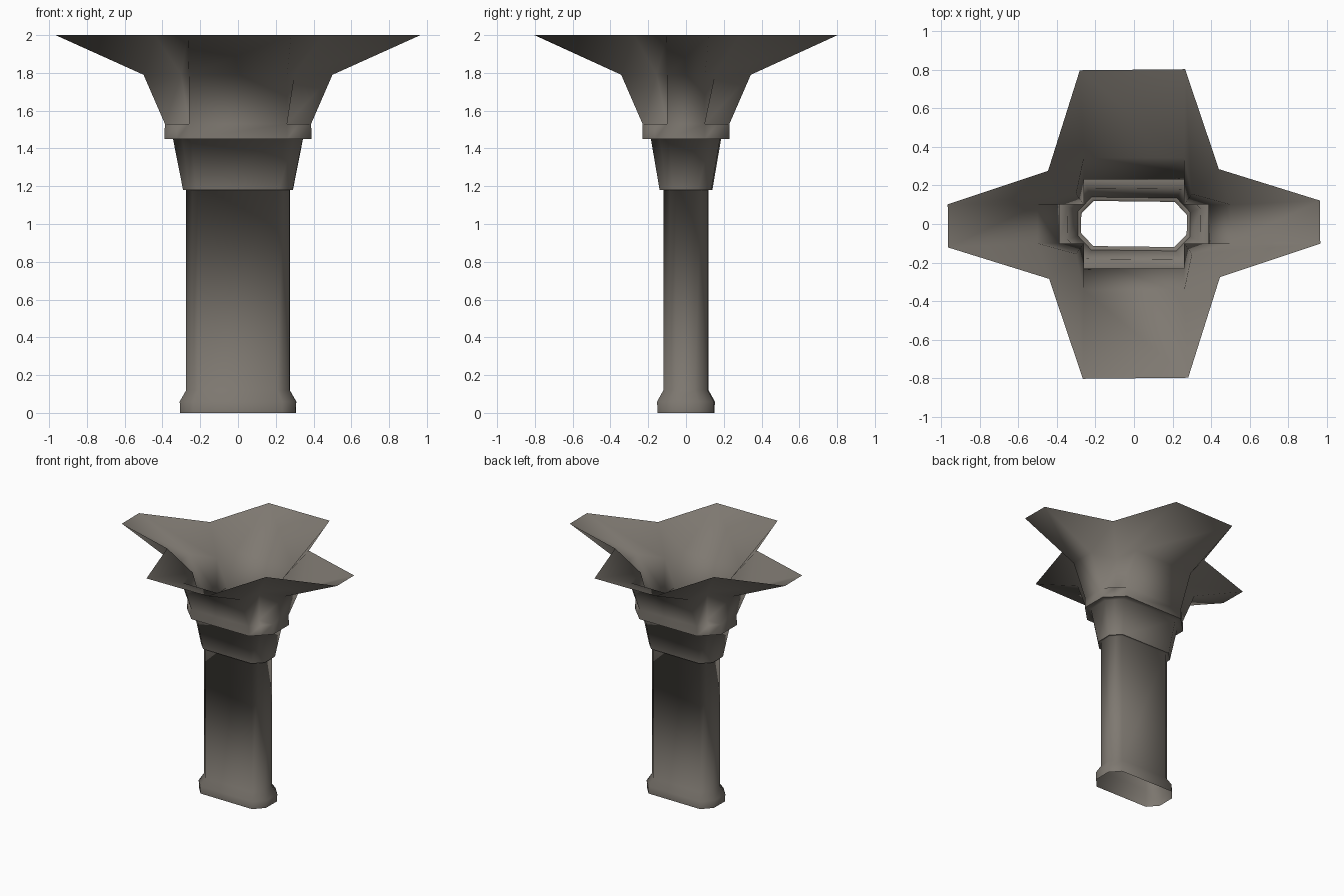
import bpy, bmesh, math

if "Cube" in bpy.data.objects:
    bpy.data.objects.remove(bpy.data.objects["Cube"])

stone = bpy.data.materials.new("warm_grey_stone")
stone.diffuse_color = (0.21, 0.19, 0.165, 1)
stone.use_nodes = True
stone.node_tree.nodes["Principled BSDF"].inputs["Base Color"].default_value = stone.diffuse_color


def ring(z, ax, aw, ay, bw, valley=None, twist=0.0):
    """12 points: x arm reaches ax (half width aw), y arm reaches ay (half width bw).
    Without a valley the corner is a plain chamfer."""
    vx, vy = valley or ((ax + bw) / 2, (aw + ay) / 2)
    q = [(ax, aw), (vx, vy), (bw, ay)]
    pts = q + [(-x, y) for x, y in reversed(q)]
    pts += [(-x, -y) for x, y in pts]
    c, s = math.cos(twist), math.sin(twist)
    return [(x * c - y * s, x * s + y * c, z) for x, y in pts]


def loft(name, rings):
    """Skin open rings, splitting each quad along the same diagonal."""
    bm = bmesh.new()
    loops = [[bm.verts.new(p) for p in r] for r in rings]
    for lo, hi in zip(loops, loops[1:]):
        for i in range(12):
            j = (i + 1) % 12
            bm.faces.new((lo[i], lo[j], hi[j]))
            bm.faces.new((lo[i], hi[j], hi[i]))
    bmesh.ops.remove_doubles(bm, verts=bm.verts, dist=1e-4)
    for f in bm.faces:
        f.smooth = True
    me = bpy.data.meshes.new(name)
    bm.to_mesh(me)
    bm.free()
    me.materials.append(stone)
    ob = bpy.data.objects.new(name, me)
    bpy.context.collection.objects.link(ob)


T = -0.012
# shaft with flared foot, ending in the ledge under the capital
loft("shaft", [
    ring(0.0, 0.305, 0.07, 0.148, 0.235, twist=T),
    ring(0.06, 0.308, 0.07, 0.15, 0.235, twist=T),
    ring(0.12, 0.274, 0.05, 0.117, 0.21, twist=T),
    ring(1.18, 0.274, 0.05, 0.117, 0.21, twist=T),
    ring(1.18, 0.29, 0.065, 0.137, 0.22, twist=T),
])

# tapered capital with the ledge under the collar
loft("capital", [
    ring(1.18, 0.29, 0.065, 0.137, 0.22, twist=T),
    ring(1.45, 0.343, 0.085, 0.183, 0.245, twist=T),
    ring(1.45, 0.39, 0.1, 0.23, 0.26),
])

# collar, notched corners and the four-armed flare
loft("collar_and_flare", [
    ring(1.45, 0.39, 0.1, 0.23, 0.26),
    ring(1.53, 0.387, 0.1, 0.23, 0.26),
    ring(1.53, 0.387, 0.1, 0.23, 0.26, (0.26, 0.1)),
    ring(1.79, 0.50, 0.1, 0.343, 0.26, (0.30, 0.155)),
    ring(2.0, 0.965, 0.112, 0.8, 0.273, (0.443, 0.28), 0.01),
])
